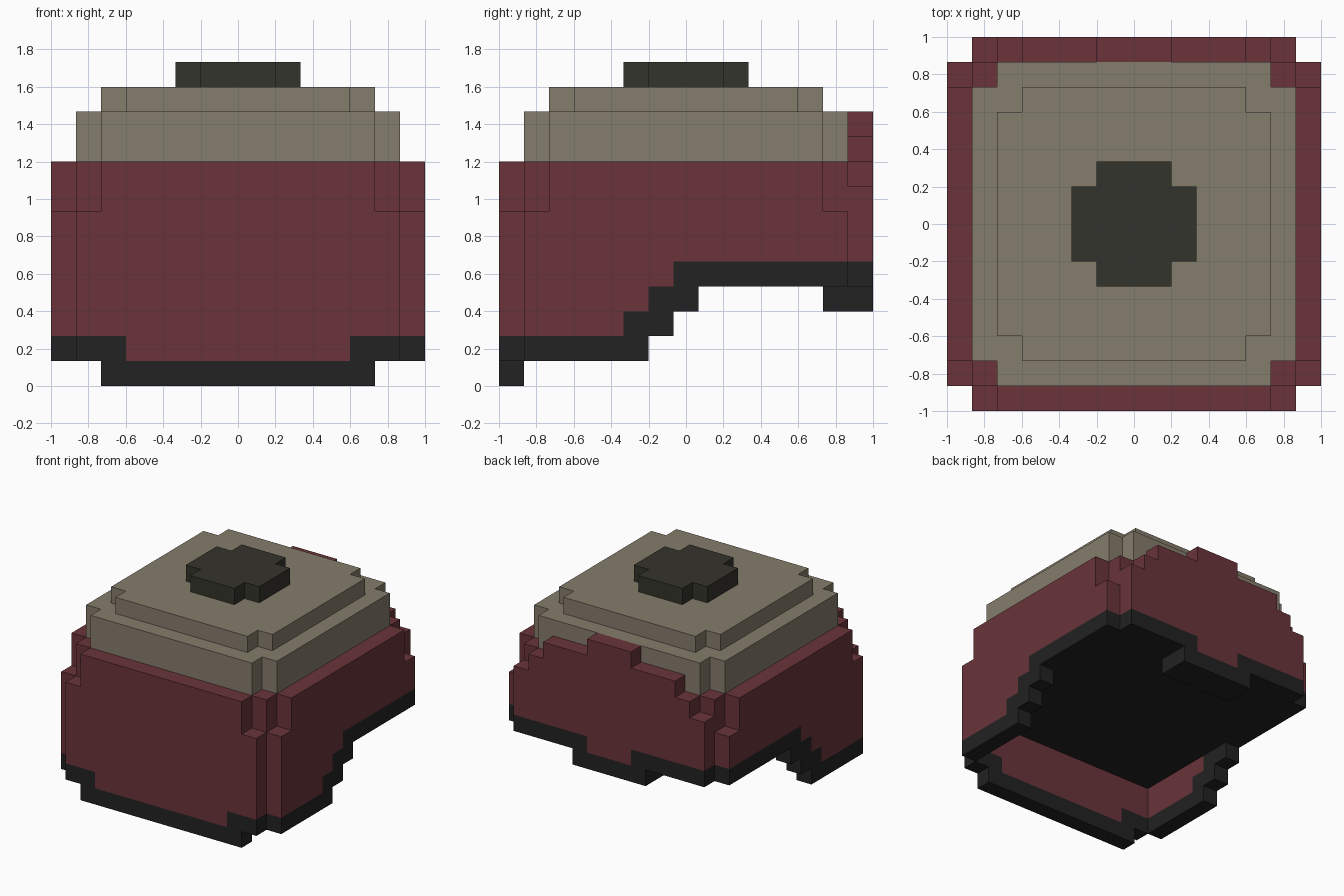
import bpy, bmesh, math
from mathutils import Vector

if "Cube" in bpy.data.objects:
    bpy.data.objects.remove(bpy.data.objects["Cube"])

U = 2 / 15          # edge length of one block; the grid is 15 x 15 x 13
cells = {}          # (i, j, k) -> part name


def box(part, x0, x1, y0, y1, z0, z1):
    """Fill a block range with a part, or clear it when part is None."""
    for i in range(x0, x1):
        for j in range(y0, y1):
            for k in range(z0, z1):
                if part:
                    cells[i, j, k] = part
                else:
                    cells.pop((i, j, k), None)


def pair(part, x0, x1, *rest):
    """Fill a range on the left and its mirror on the right."""
    box(part, x0, x1, *rest)
    box(part, 15 - x1, 15 - x0, *rest)


def slab(part, edge, notch, z0, z1):
    """Square slab with its four corners notched out."""
    a, b = edge, edge + notch
    box(part, a, 15 - a, b, 15 - b, z0, z1)
    box(part, b, 15 - b, a, 15 - a, z0, z1)


# Main body: dark rim layer below, red shell above
slab("rim", 0, 1, 4, 5)
slab("shell", 0, 1, 5, 9)

# Front wall and stepped side walls hanging below the body
box("shell", 1, 14, 0, 1, 1, 5)
pair("shell", 0, 1, 1, 7, 4, 5)
pair("shell", 0, 1, 1, 6, 2, 4)

# Dark edging that follows the stepped lower edge
pair("rim", 0, 1, 1, 6, 1, 2)
pair("rim", 0, 1, 5, 7, 2, 3)
pair("rim", 0, 1, 6, 8, 3, 4)
pair("rim", 1, 3, 0, 1, 1, 2)
box("rim", 2, 13, 0, 1, 0, 1)

# Tab at the back of the lower edge
box("rim", 5, 10, 13, 15, 3, 4)
box("shell", 6, 9, 14, 15, 4, 5)

# Lowered ledges beside the corners
pair(None, 1, 2, 0, 1, 7, 9)
pair(None, 0, 1, 1, 2, 7, 9)
pair(None, 0, 1, 13, 14, 7, 9)
pair(None, 1, 2, 14, 15, 8, 9)

# Stepped crest rising at the back
box("shell", 3, 12, 14, 15, 9, 10)
box("shell", 6, 9, 14, 15, 10, 11)

# Crown tiers and the top button
slab("crown", 1, 1, 9, 11)
slab("crown_top", 2, 1, 11, 12)
slab("button", 5, 1, 12, 13)


def material(name, rgb):
    m = bpy.data.materials.new(name)
    m.diffuse_color = (*rgb, 1)
    m.use_nodes = True
    m.node_tree.nodes["Principled BSDF"].inputs["Base Color"].default_value = m.diffuse_color
    return m


red = material("dark red", (0.144, 0.034, 0.042))
tan = material("grey tan", (0.235, 0.205, 0.150))
black = material("black", (0.016, 0.016, 0.016))
olive = material("dark olive", (0.034, 0.033, 0.025))
PARTS = {"shell": red, "rim": black, "crown": tan,
         "crown_top": tan, "button": olive}


def build(part, mat):
    """Mesh the exposed faces of a part and merge coplanar ones."""
    bm = bmesh.new()
    verts = {}

    def vert(p):
        if p not in verts:
            verts[p] = bm.verts.new((p[0] * U - 1, p[1] * U - 1, p[2] * U))
        return verts[p]

    for cell, name in cells.items():
        if name != part:
            continue
        for axis in range(3):
            b, c = (axis + 1) % 3, (axis + 2) % 3
            for side in (0, 1):
                near = list(cell)
                near[axis] += 2 * side - 1
                if tuple(near) in cells:
                    continue
                quad = []
                for db, dc in ((0, 0), (1, 0), (1, 1), (0, 1)):
                    p = list(cell)
                    p[axis] += side
                    p[b] += db
                    p[c] += dc
                    quad.append(vert(tuple(p)))
                bm.faces.new(quad if side else quad[::-1])
    bmesh.ops.dissolve_limit(bm, angle_limit=math.radians(1),
                             verts=bm.verts[:], edges=bm.edges[:])
    mesh = bpy.data.meshes.new(part)
    bm.to_mesh(mesh)
    bm.free()
    mesh.materials.append(mat)
    bpy.context.collection.objects.link(bpy.data.objects.new(part, mesh))


for part, mat in PARTS.items():
    build(part, mat)
